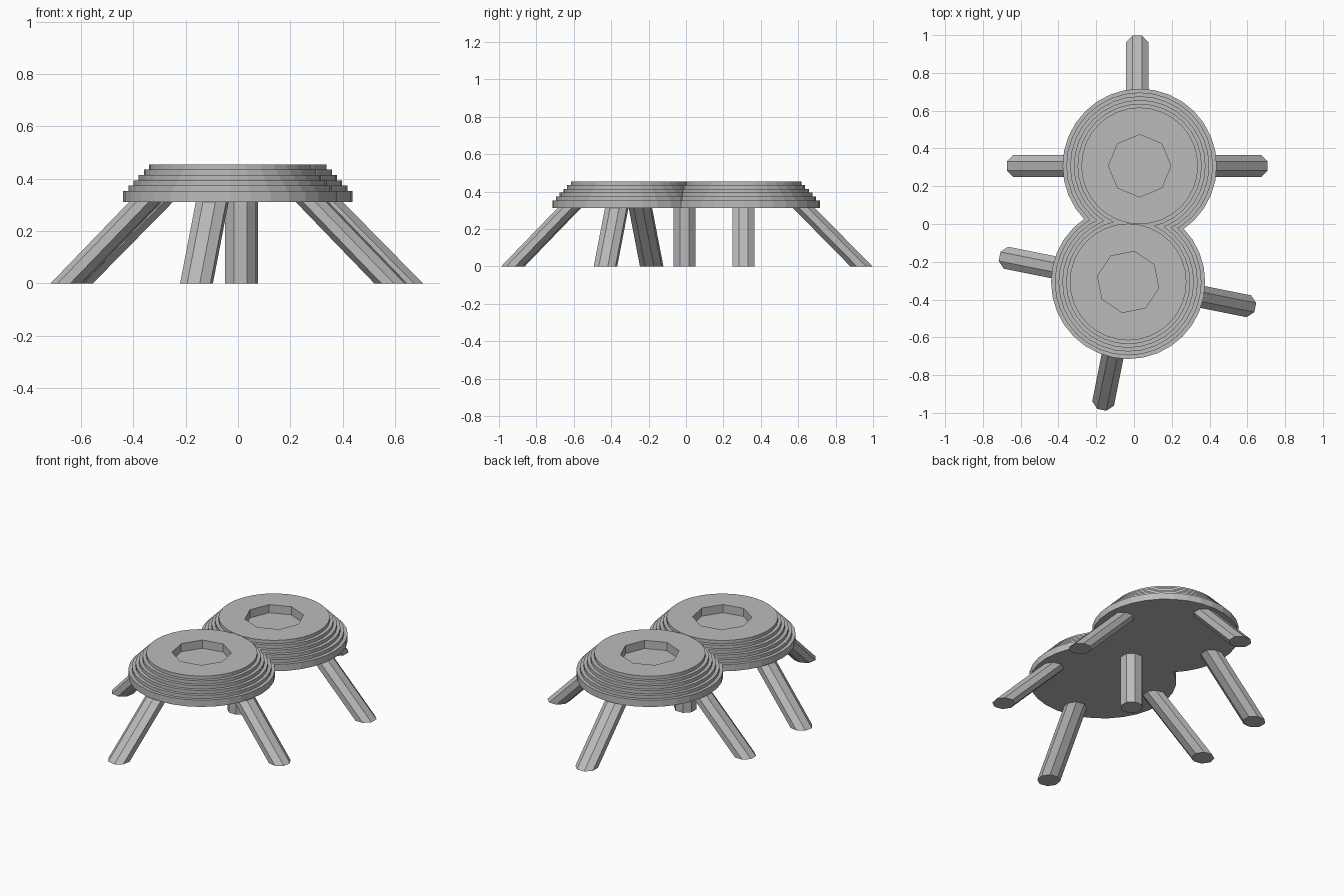
import bpy, bmesh
from math import radians, pi, cos, sin
from mathutils import Vector, Matrix

cube = bpy.data.objects.get("Cube")
if cube:
    bpy.data.objects.remove(cube, do_unlink=True)

grey = bpy.data.materials.new("plain grey")
grey.use_nodes = True
colour = (0.5, 0.5, 0.5, 1)
grey.diffuse_color = colour
grey.node_tree.nodes["Principled BSDF"].inputs["Base Color"].default_value = colour

DECK_Z, TOP_Z, STEP = 0.312, 0.455, 0.0203
TURN = radians(-11.3)


def prism(name, sections, sides, spin):
    """Stack of regular polygons, each (centre, radius), skinned and capped."""
    bm = bmesh.new()
    rings = []
    for centre, r in sections:
        angles = [spin + 2 * pi * i / sides for i in range(sides)]
        rings.append([bm.verts.new(Vector(centre) + Vector((r * cos(a), r * sin(a), 0)))
                      for a in angles])
    for low, high in zip(rings, rings[1:]):
        for i in range(sides):
            j = (i + 1) % sides
            bm.faces.new((low[i], low[j], high[j], high[i]))
    bm.faces.new(rings[0][::-1])
    bm.faces.new(rings[-1])
    bmesh.ops.recalc_face_normals(bm, faces=bm.faces)
    mesh = bpy.data.meshes.new(name)
    bm.to_mesh(mesh)
    bm.free()
    mesh.materials.append(grey)
    obj = bpy.data.objects.new(name, mesh)
    bpy.context.collection.objects.link(obj)
    return obj


def cut(target, tool, operation):
    """Apply a boolean and discard the tool."""
    mod = target.modifiers.new(operation, "BOOLEAN")
    mod.operation, mod.solver, mod.object = operation, "EXACT", tool
    bpy.context.view_layer.objects.active = target
    bpy.ops.object.modifier_apply(modifier=mod.name)
    bpy.data.objects.remove(tool, do_unlink=True)


def stepped_disc(name, x, y, spin):
    """Terraced round platform with an octagonal pit in the top."""
    sections, z = [], DECK_Z
    for i in range(6):
        r = 0.408 - 0.0198 * i
        top = TOP_Z - STEP * (5 - i)
        sections += [((x, y, z), r), ((x, y, top), r)]
        z = top
    disc = prism(name, sections, 32, spin)
    pit = prism("pit_cutter", [((x, y, TOP_Z - 0.05), 0.165), ((x, y, 0.6), 0.165)], 8, spin)
    cut(disc, pit, "DIFFERENCE")
    return disc


def leg(name, foot, lean, spin):
    """Octagonal leg, sheared so that its foot is flat on the ground."""
    top = Vector((*foot, 0)) - Vector(lean) * DECK_Z + Vector((0, 0, DECK_Z + 0.005))
    prism(name, [((*foot, 0), 0.064), (top, 0.064)], 8, spin + pi / 8)


# Two terraced discs merged into one deck
deck = stepped_disc("stepped_deck", 0.03, 0.308, 0)
cut(deck, stepped_disc("front_disc", -0.031, -0.307, TURN), "UNION")

# Three splayed legs under each disc
hubs = (("back", Vector((0.017, 0.307)), 0, (0, 90, 180)),
        ("front", Vector((-0.035, -0.307)), TURN, (0, 180, 270)))
for side, hub, spin, headings in hubs:
    for heading in headings:
        out = Matrix.Rotation(spin + radians(heading), 2) @ Vector((1, 0))
        leg(f"{side}_leg_{heading}", hub + out * 0.631, (*out, 0), spin)

# Upright leg where the discs meet
leg("centre_leg", (0.01, -0.008), (0, 0, 0), 0)
